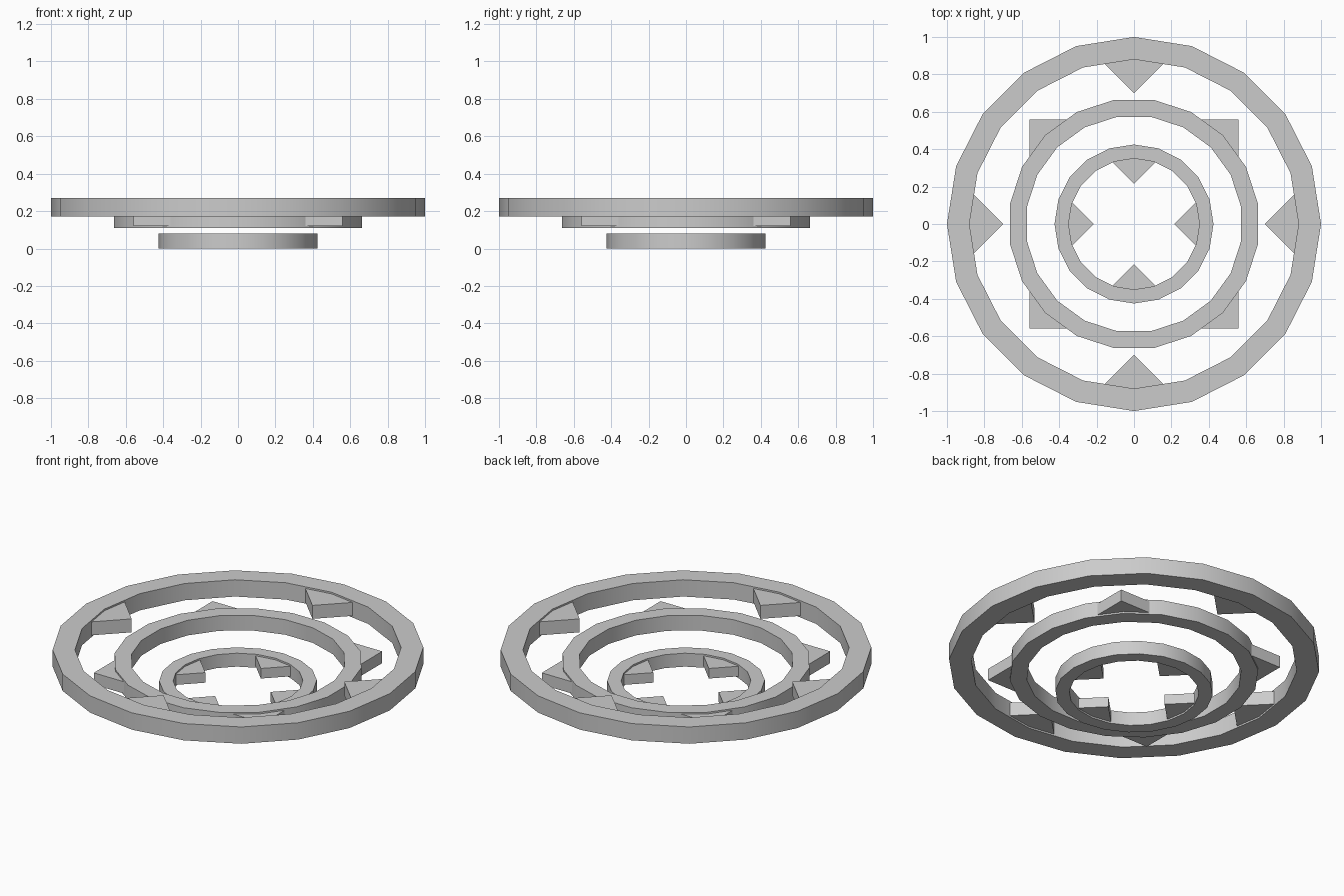
import bpy, bmesh
from math import sin, cos, pi, radians

if "Cube" in bpy.data.objects:
    bpy.data.objects.remove(bpy.data.objects["Cube"])


def make_object(name, bm):
    bmesh.ops.recalc_face_normals(bm, faces=bm.faces)
    mesh = bpy.data.meshes.new(name)
    bm.to_mesh(mesh)
    bm.free()
    ob = bpy.data.objects.new(name, mesh)
    bpy.context.collection.objects.link(ob)
    return ob


def ring(name, r_out, r_in, z0, z1, turn=0.0, sides=20):
    """Low-poly ring with a rectangular section."""
    bm = bmesh.new()
    section = [(r_out, z0), (r_out, z1), (r_in, z1), (r_in, z0)]
    loops = []
    for i in range(sides):
        a = 2 * pi * i / sides + turn
        loops.append([bm.verts.new((r * cos(a), r * sin(a), z)) for r, z in section])
    for i in range(sides):
        p, q = loops[i], loops[(i + 1) % sides]
        for k in range(4):
            m = (k + 1) % 4
            bm.faces.new((p[k], p[m], q[m], q[k]))
    ob = make_object(name, bm)
    bpy.ops.object.select_all(action='DESELECT')
    ob.select_set(True)
    bpy.context.view_layer.objects.active = ob
    bpy.ops.object.shade_smooth_by_angle(angle=radians(30))


def teeth(name, tip, base, z0, z1, turn=0.0):
    """Four right-angled wedges; each base is buried in its ring."""
    bm = bmesh.new()
    half = abs(tip - base)
    for i in range(4):
        c, s = cos(i * pi / 2 + turn), sin(i * pi / 2 + turn)
        outline = [(tip, 0), (base, half), (base, -half)]
        lo, hi = [[bm.verts.new((x * c - y * s, x * s + y * c, z)) for x, y in outline]
                  for z in (z0, z1)]
        bm.faces.new(lo)
        bm.faces.new(hi)
        for k in range(3):
            m = (k + 1) % 3
            bm.faces.new((lo[k], lo[m], hi[m], hi[k]))
    make_object(name, bm)


# Outer ring with inward teeth
ring("outer_ring", 1.0, 0.88, 0.17, 0.27)
teeth("outer_ring_teeth", 0.70, 0.90, 0.18, 0.26)

# Middle ring with outward teeth on the diagonals
ring("middle_ring", 0.672, 0.58, 0.11, 0.20, turn=radians(9))
teeth("middle_ring_teeth", 0.79, 0.61, 0.12, 0.19, turn=radians(45))

# Inner ring with inward teeth
ring("inner_ring", 0.425, 0.35, 0.0, 0.08)
teeth("inner_ring_teeth", 0.215, 0.37, 0.01, 0.07)
